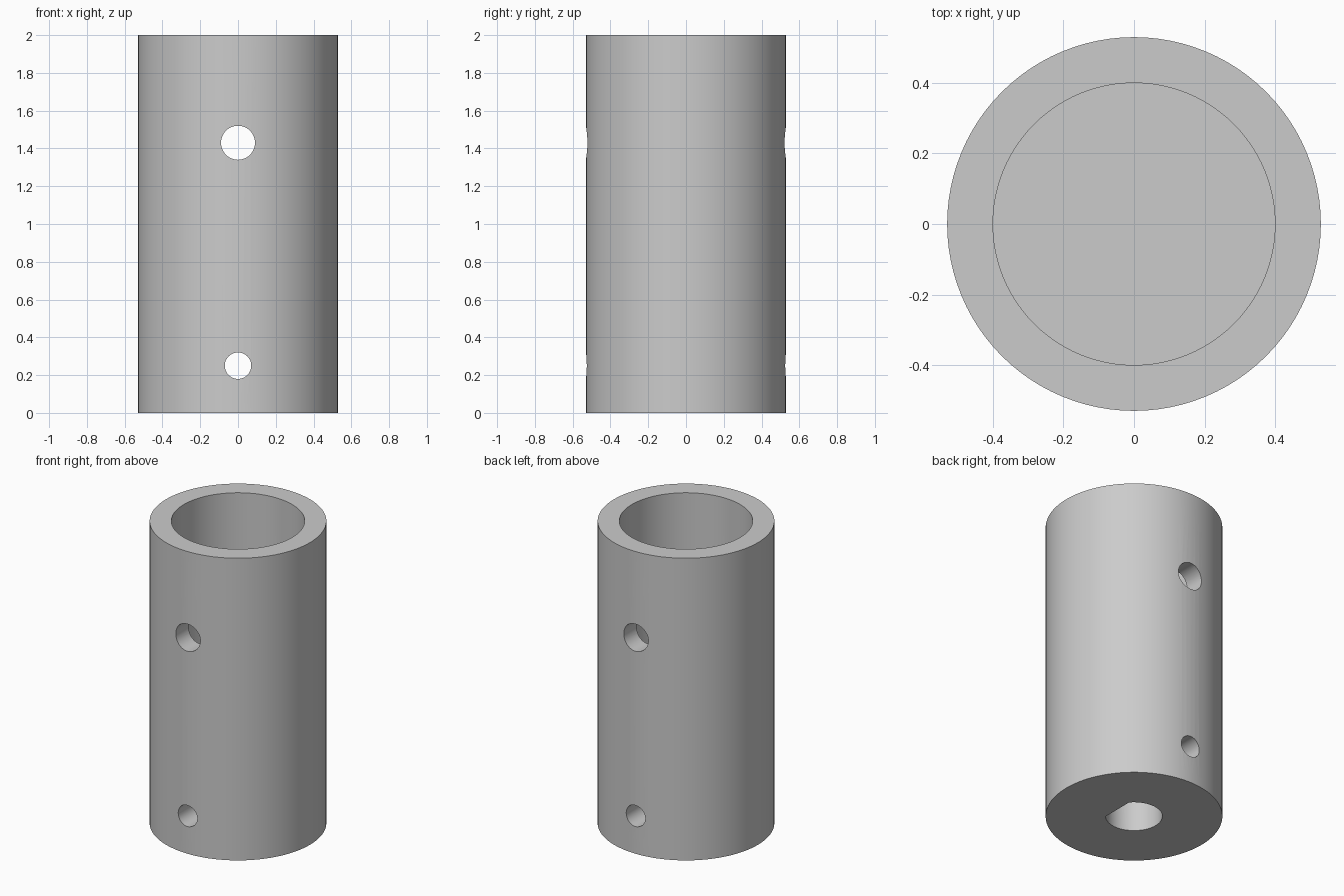
import bpy
import bmesh
import math

cube = bpy.data.objects.get("Cube")
if cube:
    bpy.data.objects.remove(cube, do_unlink=True)

HEIGHT, OUTER_R, BORE_R = 2.0, 0.53, 0.4
BORE_FLOOR = 0.85
SHAFT_R, SHAFT_FLAT, SHAFT_TOP = 0.17, 0.13, 0.55

grey = bpy.data.materials.new("plain grey")
grey.use_nodes = True
colour = (0.6, 0.6, 0.6, 1)
grey.diffuse_color = colour
grey.node_tree.nodes["Principled BSDF"].inputs["Base Color"].default_value = colour


def prism(name, points, z0, z1):
    """Extrude a closed outline from z0 up to z1."""
    bm = bmesh.new()
    face = bm.faces.new([bm.verts.new((x, y, z0)) for x, y in points])
    top = bmesh.ops.extrude_face_region(bm, geom=[face])["geom"]
    bmesh.ops.translate(bm, vec=(0, 0, z1 - z0),
                        verts=[v for v in top if isinstance(v, bmesh.types.BMVert)])
    bmesh.ops.recalc_face_normals(bm, faces=bm.faces)
    mesh = bpy.data.meshes.new(name)
    bm.to_mesh(mesh)
    bm.free()
    mesh.materials.append(grey)
    obj = bpy.data.objects.new(name, mesh)
    bpy.context.collection.objects.link(obj)
    return obj


def arc(radius, count, start=0.0, end=math.tau):
    step = (end - start) / count
    return [(radius * math.cos(start + i * step), radius * math.sin(start + i * step))
            for i in range(count)]


# Outer body
body = prism("coupling_body", arc(OUTER_R, 96), 0, HEIGHT)

# Wide bore from the top
cutters = [prism("top_bore_cutter", arc(BORE_R, 96), BORE_FLOOR, HEIGHT + 0.1)]

# Blind D-shaped shaft socket from below, with its flat on +x
half = math.acos(SHAFT_FLAT / SHAFT_R)
outline = arc(SHAFT_R, 48, half, math.tau - half)
outline.append((SHAFT_FLAT, -SHAFT_R * math.sin(half)))
cutters.append(prism("shaft_socket_cutter", outline, -0.1, SHAFT_TOP))

# Cross holes running front to back
for name, radius, z in (("upper_hole_cutter", 0.09, 1.43),
                        ("lower_hole_cutter", 0.07, 0.25)):
    hole = prism(name, arc(radius, 48), -1, 1)
    hole.rotation_euler.x = math.pi / 2
    hole.location.z = z
    cutters.append(hole)

bpy.ops.object.select_all(action='DESELECT')
body.select_set(True)
bpy.context.view_layer.objects.active = body
for cutter in cutters:
    mod = body.modifiers.new(cutter.name, 'BOOLEAN')
    mod.operation = 'DIFFERENCE'
    mod.solver = 'EXACT'
    mod.object = cutter
    bpy.ops.object.modifier_apply(modifier=mod.name)
for cutter in cutters:
    bpy.data.objects.remove(cutter, do_unlink=True)

bpy.ops.object.shade_smooth_by_angle(angle=math.radians(30))
